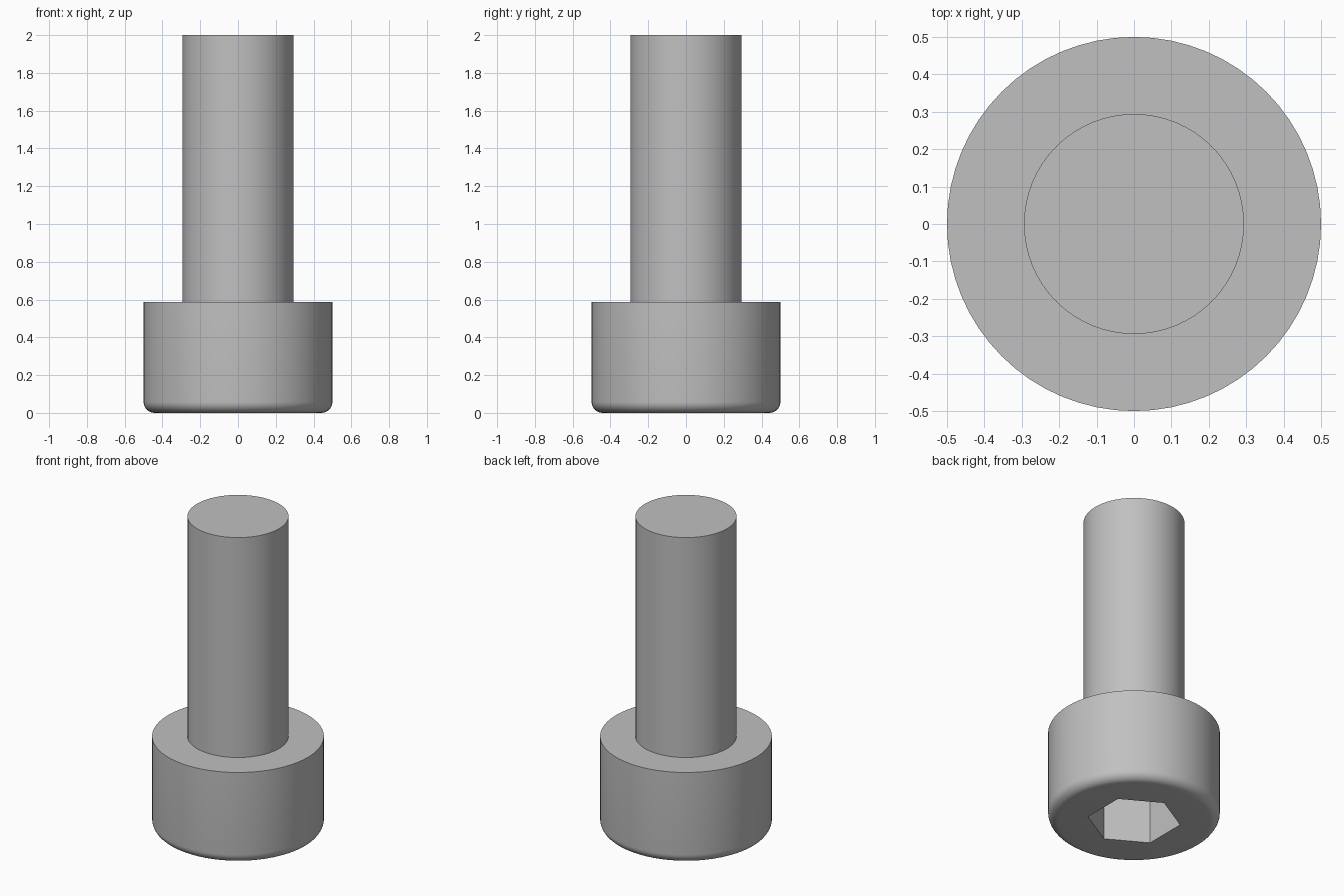
import bpy, bmesh, math
from mathutils import Matrix

cube = bpy.data.objects.get("Cube")
if cube:
    bpy.data.objects.remove(cube, do_unlink=True)

HEAD_R, HEAD_H, SHAFT_R, TOTAL = 0.5, 0.588, 0.294, 2.0
FILLET, HEX_R, HEX_DEPTH, SIDES = 0.059, 0.272, 0.3, 64

steel = bpy.data.materials.new("grey_steel")
steel.use_nodes = True
grey = (0.53, 0.53, 0.53, 1)
steel.diffuse_color = grey
steel.node_tree.nodes["Principled BSDF"].inputs["Base Color"].default_value = grey


def ring(bm, count, radius, z, turn=0.0):
    return [bm.verts.new((radius * math.cos(turn + math.tau * i / count),
                          radius * math.sin(turn + math.tau * i / count), z))
            for i in range(count)]


def bridge(bm, low, high):
    n = len(low)
    for i in range(n):
        j = (i + 1) % n
        bm.faces.new((low[i], low[j], high[j], high[i]))


def finish(bm, name):
    bmesh.ops.recalc_face_normals(bm, faces=bm.faces)
    mesh = bpy.data.meshes.new(name)
    bm.to_mesh(mesh)
    bm.free()
    mesh.materials.append(steel)
    obj = bpy.data.objects.new(name, mesh)
    bpy.context.collection.objects.link(obj)
    return obj


# Turned outline: rounded head edge, head side, shoulder, shaft
steps = 8
profile = [(HEAD_R - FILLET + FILLET * math.sin(a), FILLET - FILLET * math.cos(a))
           for a in (math.pi / 2 * i / steps for i in range(steps + 1))]
profile += [(HEAD_R, HEAD_H), (SHAFT_R, HEAD_H), (SHAFT_R, TOTAL)]

bm = bmesh.new()
rings = [ring(bm, SIDES, r, z) for r, z in profile]
for low, high in zip(rings, rings[1:]):
    bridge(bm, low, high)
bm.faces.new(rings[0])
bm.faces.new(rings[-1])
screw = finish(bm, "socket_head_screw")

# Hexagonal key socket cut into the underside, corners pointing along y
bm = bmesh.new()
ends = [ring(bm, 6, HEX_R, z, math.pi / 6) for z in (-0.1, HEX_DEPTH)]
bridge(bm, *ends)
for end in ends:
    bm.faces.new(end)
cutter = finish(bm, "hex_socket_cutter")
cutter.hide_render = True

cut = screw.modifiers.new("hex_socket", "BOOLEAN")
cut.operation = "DIFFERENCE"
cut.solver = "EXACT"
cut.object = cutter
bpy.ops.object.select_all(action="DESELECT")
screw.select_set(True)
bpy.context.view_layer.objects.active = screw
bpy.ops.object.modifier_apply(modifier=cut.name)
bpy.data.objects.remove(cutter, do_unlink=True)

# Smooth round walls with crisp rims
bpy.ops.object.shade_smooth_by_angle(angle=math.radians(30))
